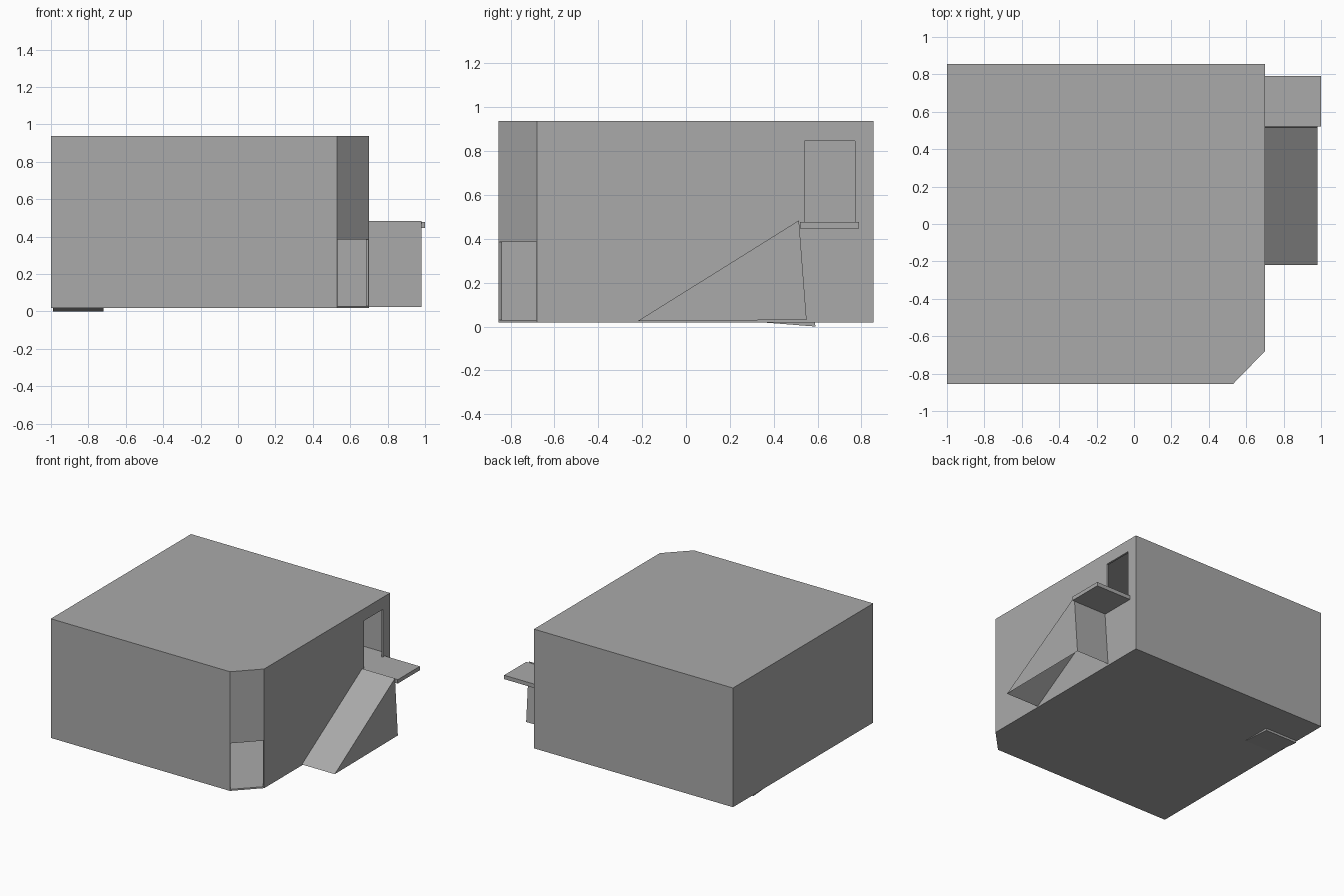
import bpy, bmesh

if "Cube" in bpy.data.objects:
    bpy.data.objects.remove(bpy.data.objects["Cube"], do_unlink=True)

grey = bpy.data.materials.new("plain_grey")
grey.use_nodes = True
grey.diffuse_color = (0.4, 0.4, 0.4, 1)
grey.node_tree.nodes["Principled BSDF"].inputs["Base Color"].default_value = (0.4, 0.4, 0.4, 1)


def prism(name, outline, start, end, axis="z", open_sides=()):
    """Extrude an outline along z (points x, y) or along x (points y, z).
    open_sides lists the faces left out: an edge number, 'start' or 'end'."""
    def place(p, d):
        return (p[0], p[1], d) if axis == "z" else (d, p[0], p[1])
    bm = bmesh.new()
    low = [bm.verts.new(place(p, start)) for p in outline]
    high = [bm.verts.new(place(p, end)) for p in outline]
    if "start" not in open_sides:
        bm.faces.new(low[::-1])
    if "end" not in open_sides:
        bm.faces.new(high)
    n = len(outline)
    for i in range(n):
        if i not in open_sides:
            j = (i + 1) % n
            bm.faces.new((low[i], low[j], high[j], high[i]))
    mesh = bpy.data.meshes.new(name)
    bm.to_mesh(mesh)
    bm.free()
    mesh.materials.append(grey)
    obj = bpy.data.objects.new(name, mesh)
    bpy.context.scene.collection.objects.link(obj)
    return obj


def rect(x0, x1, y0, y1):
    return [(x0, y0), (x1, y0), (x1, y1), (x0, y1)]


def carve(target, cutter):
    """Subtract the cutter, keep the result and discard the cutter."""
    mod = target.modifiers.new("carve", "BOOLEAN")
    mod.operation, mod.solver, mod.object = "DIFFERENCE", "EXACT", cutter
    bpy.context.view_layer.update()
    result = target.evaluated_get(bpy.context.evaluated_depsgraph_get())
    mesh = bpy.data.meshes.new_from_object(result)
    target.modifiers.clear()
    target.data = mesh
    bpy.data.objects.remove(cutter, do_unlink=True)


def footprint(t):
    """Square plan with one cut corner, set in by t."""
    k = 0.41 * t
    return [(-1 + t, -0.855 + t), (0.53 - k, -0.855 + t), (0.7 - t, -0.68 + k),
            (0.7 - t, 0.855 - t), (-1 + t, 0.855 - t)]


# Hollow two-storey building
WALL = 0.015
building = prism("building_shell", footprint(0), 0.018, 0.938)
for z0, z1 in ((0.03, 0.45), (0.475, 0.925)):
    carve(building, prism("room_cutter", footprint(WALL), z0, z1))

# Corner doorway, across the whole cut corner
inner, outer = footprint(WALL), footprint(0)
door = [inner[1], (outer[1][0] + 0.001, outer[1][1] + 0.001), (0.63, -0.955),
        (0.8, -0.78), (outer[2][0] - 0.001, outer[2][1] - 0.001), inner[2],
        (0.62, -0.6), (0.45, -0.77)]
carve(building, prism("corner_door_cutter", door, 0.03, 0.385))

# Upper side doorway
carve(building, prism("side_door_cutter", rect(0.6, 0.8, 0.54, 0.77), 0.475, 0.845))

# Landing outside the upper doorway
prism("landing", rect(0.7, 1.0, 0.52, 0.79), 0.447, 0.477)

# Outside stair ramp, open underneath and against the wall
prism("outside_ramp", [(-0.22, 0.025), (0.55, 0.03), (0.515, 0.484)],
      0.7, 0.98, "x", open_sides=(0, "start"))

# Inside stair ramp, its foot dipping through the ground floor
prism("inside_ramp", [(-0.18, 0.06), (0.59, 0.0), (0.555, 0.46)], -0.99, -0.72, "x")
